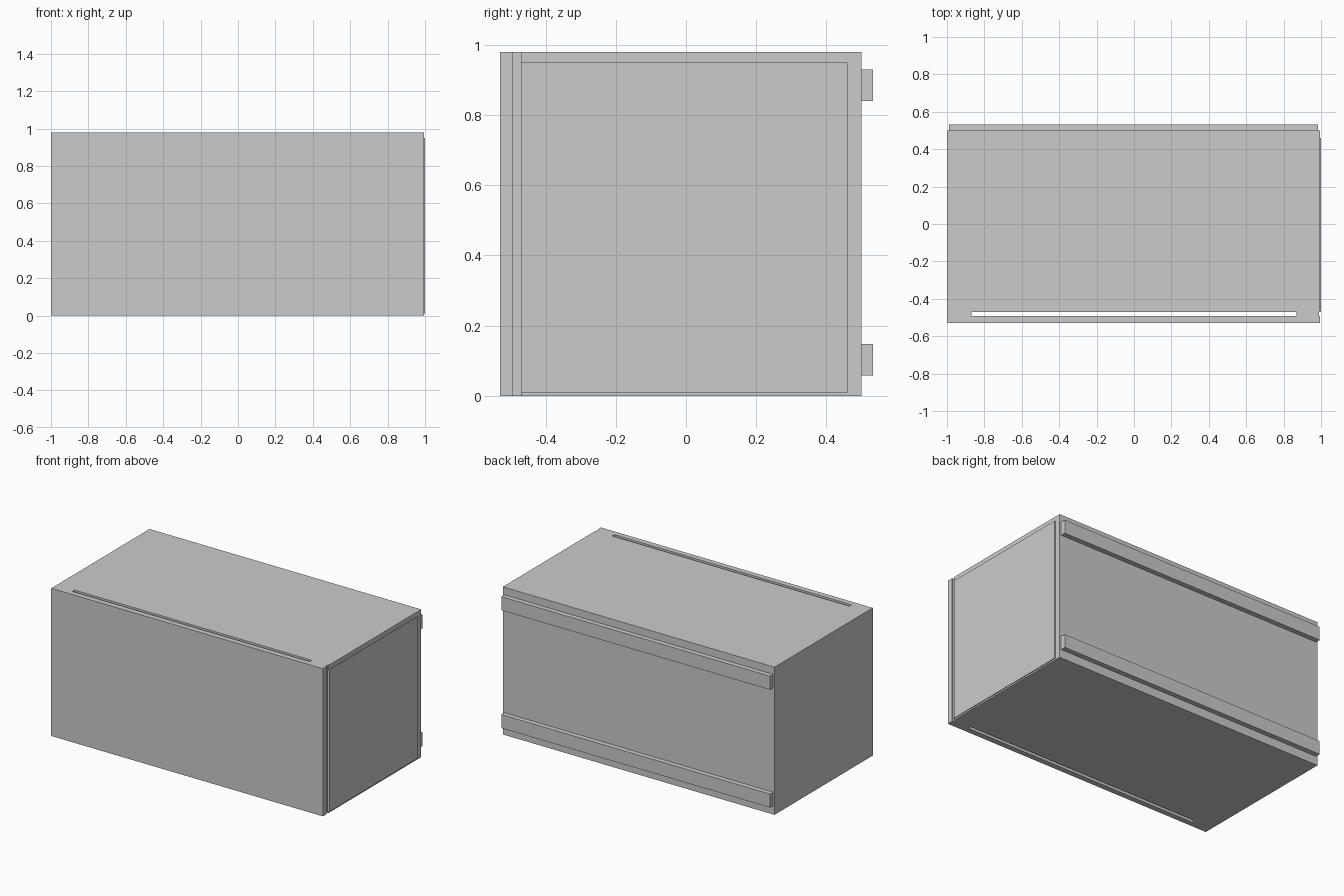
import bpy, bmesh
from mathutils import Vector

if "Cube" in bpy.data.objects:
    bpy.data.objects.remove(bpy.data.objects["Cube"])


def box(name, lo, hi):
    """Axis-aligned box from its two opposite corners."""
    lo, hi = Vector(lo), Vector(hi)
    bm = bmesh.new()
    bmesh.ops.create_cube(bm, size=1)
    bmesh.ops.scale(bm, vec=hi - lo, verts=bm.verts)
    bmesh.ops.translate(bm, vec=(lo + hi) / 2, verts=bm.verts)
    mesh = bpy.data.meshes.new(name)
    bm.to_mesh(mesh)
    bm.free()
    ob = bpy.data.objects.new(name, mesh)
    bpy.context.collection.objects.link(ob)
    return ob


H = 0.98         # overall height
RIGHT = 0.995    # right face of the carcass, behind the thin side panel
GAP_F, GAP_B = -0.493, -0.47   # gap between the front panel and carcass

# Main carcass and front panel
box("cabinet_body", (-1, GAP_B, 0), (RIGHT, 0.5, H))
box("front_panel", (-1, -0.53, 0), (RIGHT, GAP_F, H))

# End spacers leave the long slot open from top to bottom
box("left_spacer", (-1, GAP_F, 0), (-0.87, GAP_B, H))
box("right_spacer", (0.87, GAP_F, 0), (0.988, GAP_B, H))

# Thin panel standing proud of the right side
box("side_panel", (RIGHT, GAP_B, 0.01), (1, 0.46, 0.95))

# Mounting rails on the back
for name, z in (("lower_rail", 0.058), ("upper_rail", 0.84)):
    box(name, (-0.99, 0.5, z), (0.983, 0.533, z + 0.09))
